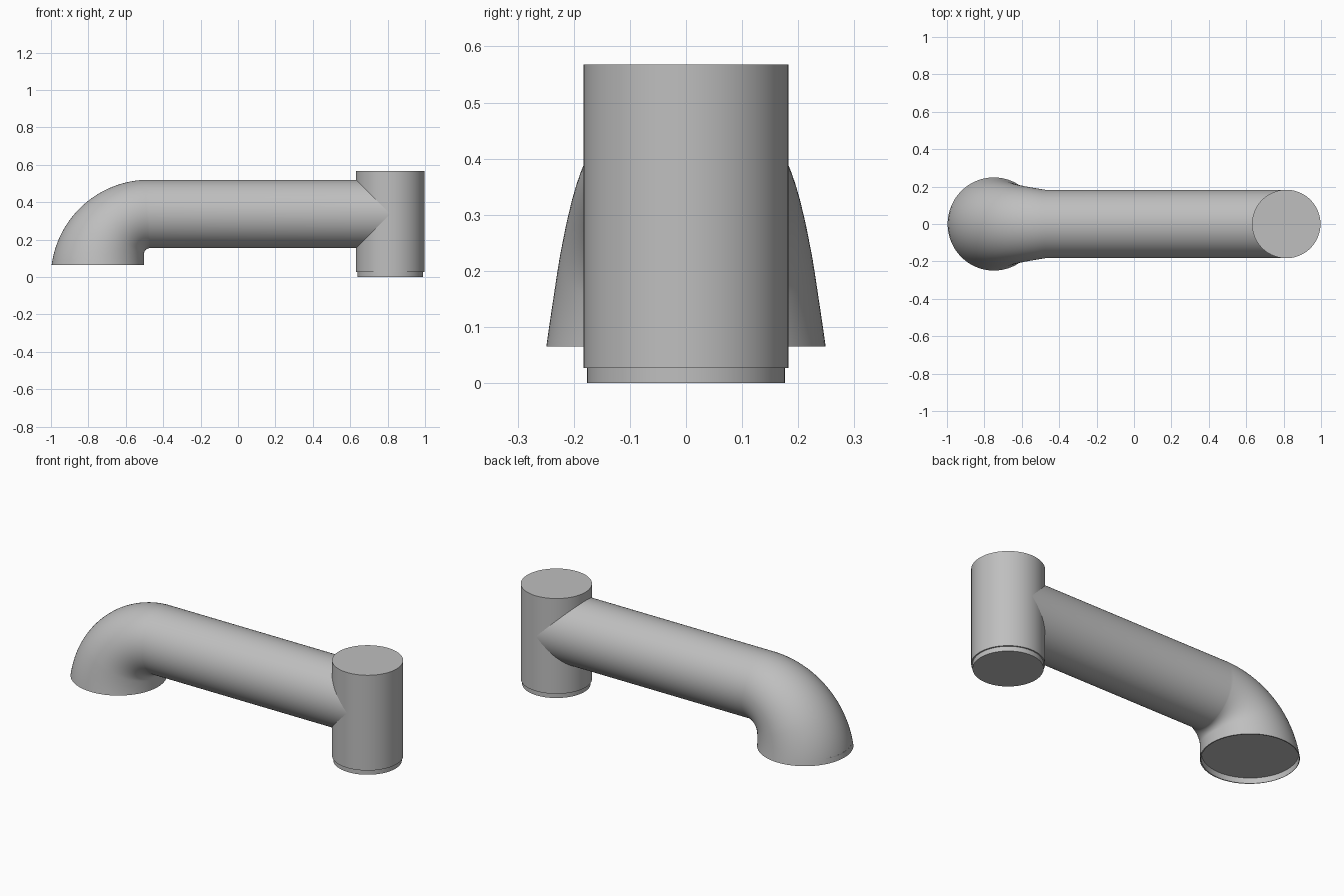
import bpy
import bmesh
from math import sin, cos, pi, asin, radians
from mathutils import Vector

cube = bpy.data.objects.get("Cube")
if cube:
    bpy.data.objects.remove(cube, do_unlink=True)

SIDES = 96
RADIUS = 0.183
POST_X = 0.814

grey = bpy.data.materials.new("plain grey")
grey.use_nodes = True
grey.diffuse_color = (0.52, 0.52, 0.52, 1)
grey.node_tree.nodes["Principled BSDF"].inputs["Base Color"].default_value = grey.diffuse_color


def finish(name, bm):
    """Turn a bmesh into a smooth shaded object with crisp rims."""
    bmesh.ops.recalc_face_normals(bm, faces=bm.faces)
    mesh = bpy.data.meshes.new(name)
    bm.to_mesh(mesh)
    bm.free()
    mesh.materials.append(grey)
    obj = bpy.data.objects.new(name, mesh)
    bpy.context.collection.objects.link(obj)
    bpy.ops.object.select_all(action='DESELECT')
    obj.select_set(True)
    bpy.context.view_layer.objects.active = obj
    bpy.ops.object.shade_smooth_by_angle(angle=radians(35))
    return obj


def loft(name, sections):
    """Skin elliptical sections (inner point, outer point, half width), capped."""
    bm = bmesh.new()
    rings = []
    for inner, outer, width in sections:
        centre, u = (inner + outer) / 2, (outer - inner) / 2
        v = Vector((0, width, 0))
        angles = [2 * pi * i / SIDES for i in range(SIDES)]
        rings.append([bm.verts.new(centre + u * cos(a) + v * sin(a)) for a in angles])
    for r, s in zip(rings, rings[1:]):
        for i in range(SIDES):
            j = (i + 1) % SIDES
            bm.faces.new((r[i], r[j], s[j], s[i]))
    bm.faces.new(rings[0])
    bm.faces.new(rings[-1])
    return finish(name, bm)


def level_section(x, z, radius):
    return (Vector((x + radius, 0, z)), Vector((x - radius, 0, z)), radius)


# Flared elbow: outer bend is a big arc, inner bend a short wall and tight fillet
MOUTH_X, MOUTH_Z, MOUTH_R = -0.751, 0.065, 0.249
BEND_R, STEPS, WALL = 0.525, 32, 0.35
start = asin(0.07 / BEND_R)
sections = [level_section(MOUTH_X, MOUTH_Z + 0.03, MOUTH_R - 0.008),   # recessed disc
            level_section(MOUTH_X, MOUTH_Z, MOUTH_R - 0.006)]          # inside of lip
for k in range(STEPS + 1):
    t = k / STEPS
    a = start + (pi / 2 - start) * t
    outer = Vector((-0.476 - BEND_R * cos(a), 0, -0.005 + BEND_R * sin(a)))
    if t < WALL:
        inner = Vector((-0.502, 0, MOUTH_Z + 0.06 * t / WALL))
    else:
        b = (t - WALL) / (1 - WALL) * pi / 2
        inner = Vector((-0.472 - 0.03 * cos(b), 0, 0.125 + 0.029 * sin(b)))
    sections.append((inner, outer, MOUTH_R + (RADIUS - MOUTH_R) * t))

# Straight arm, running into the post
sections.append((Vector((POST_X, 0, 0.154)), Vector((POST_X, 0, 0.52)), RADIUS))
loft("arm_and_elbow", sections)

# Upright post with a slightly narrower plug below
loft("post", [level_section(POST_X, 0.027, RADIUS), level_section(POST_X, 0.568, RADIUS)])
loft("post_plug", [level_section(POST_X, 0.0, 0.176), level_section(POST_X, 0.04, 0.176)])
